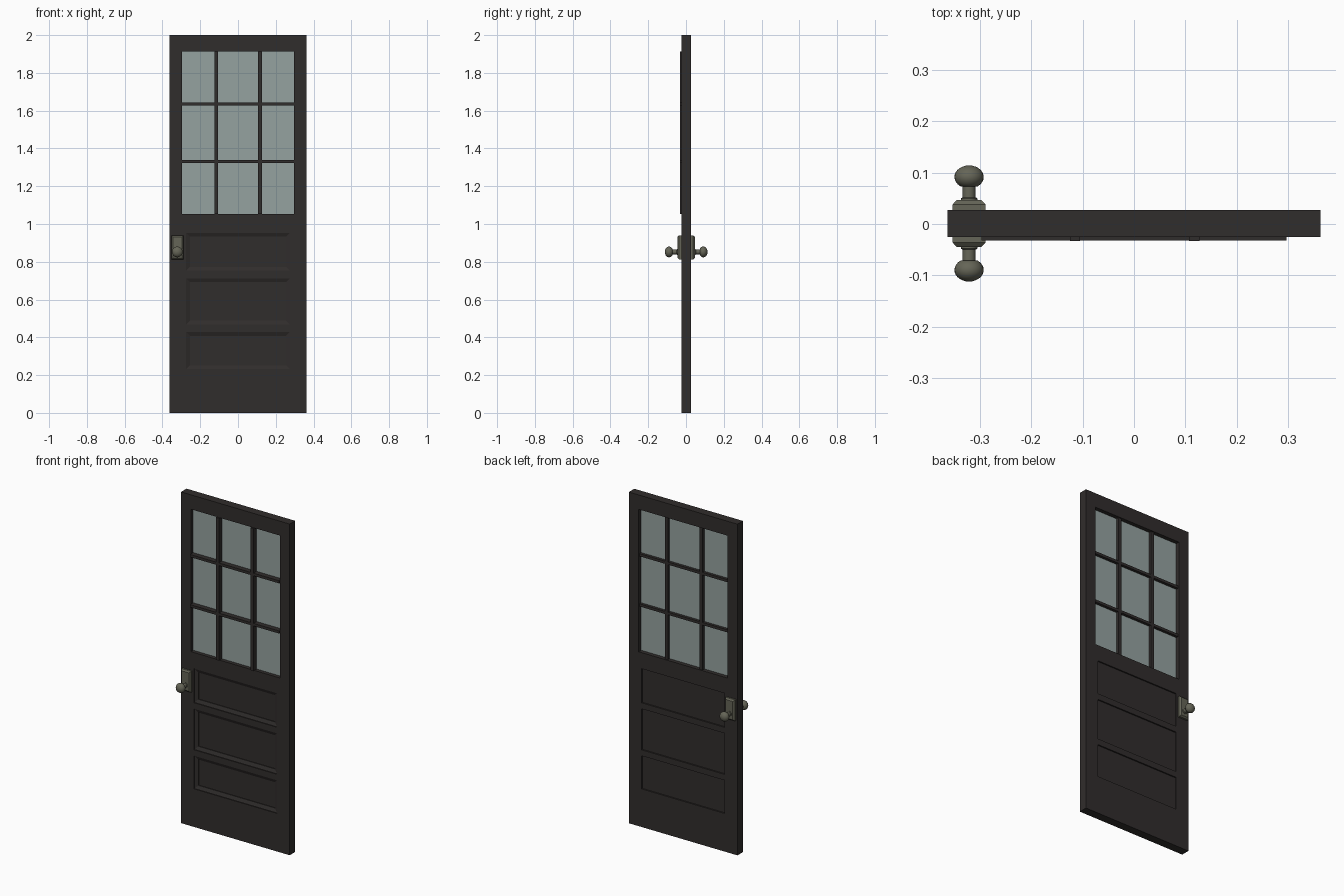
import bpy, bmesh, math

if "Cube" in bpy.data.objects:
    bpy.data.objects.remove(bpy.data.objects["Cube"])

FRONT, BACK = -0.025, 0.027


def material(name, rgba):
    m = bpy.data.materials.new(name)
    m.diffuse_color = rgba
    m.use_nodes = True
    m.node_tree.nodes["Principled BSDF"].inputs["Base Color"].default_value = m.diffuse_color
    return m


WOOD = material("dark_wood", (0.030, 0.026, 0.025, 1))
GLASS = material("glass", (0.30, 0.36, 0.35, 0.85))
METAL = material("aged_metal", (0.13, 0.13, 0.095, 1))


def finish(name, bm, mat):
    bmesh.ops.recalc_face_normals(bm, faces=bm.faces)
    me = bpy.data.meshes.new(name)
    bm.to_mesh(me)
    bm.free()
    ob = bpy.data.objects.new(name, me)
    bpy.context.collection.objects.link(ob)
    if mat:
        me.materials.append(mat)
    return ob


def loft(name, loops, mat):
    """Closed solid through a list of equal-length point loops."""
    bm = bmesh.new()
    rings = [[bm.verts.new(p) for p in loop] for loop in loops]
    n = len(rings[0])
    for a, b in zip(rings, rings[1:]):
        for i in range(n):
            j = (i + 1) % n
            bm.faces.new((a[i], a[j], b[j], b[i]))
    bm.faces.new(rings[0])
    bm.faces.new(rings[-1])
    return finish(name, bm, mat)


def rect_solid(name, x0, x1, z0, z1, steps, mat):
    """Rectangle in xz, stepped along y by (inset, y) pairs."""
    return loft(name, [[(x0 + i, y, z0 + i), (x1 - i, y, z0 + i),
                        (x1 - i, y, z1 - i), (x0 + i, y, z1 - i)]
                       for i, y in steps], mat)


def lathe_y(name, x, z, profile, mat, n=24):
    """Round solid about a y axis from (radius, y) pairs."""
    return loft(name, [[(x + r * math.cos(2 * math.pi * k / n), y,
                         z + r * math.sin(2 * math.pi * k / n)) for k in range(n)]
                       for r, y in profile], mat)


# Door slab, opened for the window and the three panels
window = (-0.297, 0.297, 1.053, 1.913)
panels = [(-0.277, 0.277, z0, z1)
          for z0, z1 in ((0.230, 0.430), (0.466, 0.714), (0.750, 0.956))]
door = rect_solid("door_frame", -0.363, 0.363, 0, 2, [(0, FRONT), (0, BACK)], WOOD)
for opening in [window] + panels:
    cutter = rect_solid("opening_cutter", *opening, [(0, -0.1), (0, 0.1)], None)
    cutter.hide_render = True
    mod = door.modifiers.new("opening", 'BOOLEAN')
    mod.object, mod.operation, mod.solver = cutter, 'DIFFERENCE', 'EXACT'
    bpy.context.view_layer.objects.active = door
    bpy.ops.object.modifier_apply(modifier=mod.name)
    bpy.data.objects.remove(cutter)

# Panels: sloped moulding in front, plain recess behind
for k, p in enumerate(panels):
    rect_solid(f"lower_panel_{k + 1}", *p,
               [(0.022, -0.009), (0.022, -0.013), (0.003, -0.021), (0, -0.021), (0, 0.019)], WOOD)

# Glass pane and glazing bars
rect_solid("glass_pane", *window, [(0, -0.003), (0, 0.003)], GLASS)
for k, x in enumerate((-0.115, 0.117)):
    rect_solid(f"upright_bar_{k + 1}", x - 0.010, x + 0.010, window[2], window[3],
               [(0, -0.033), (0, 0.020)], WOOD)
for k, z in enumerate((1.332, 1.635)):
    rect_solid(f"cross_bar_{k + 1}", window[0], window[1], z - 0.008, z + 0.008,
               [(0, -0.0325), (0, 0.0195)], WOOD)

# Handle set on both faces: chamfered plate, stem and flattened round knob
KX, KZ = -0.321, 0.852
for side, s, face in (("front", -1, FRONT), ("back", 1, BACK)):
    rect_solid(f"{side}_plate", KX - 0.032, KX + 0.032, 0.813, 0.940,
               [(0, face), (0, face + s * 0.011), (0.008, face + s * 0.020)], METAL)
    prof = [(0.016, 0.018), (0.016, 0.023), (0.0125, 0.025), (0.0125, 0.046)]
    for k in range(1, 12):
        a = math.pi * (0.13 + 0.87 * k / 12)
        prof.append((0.0285 * math.sin(a), 0.0645 - 0.0225 * math.cos(a)))
    prof.append((0.0005, 0.087))
    knob = lathe_y(f"{side}_knob", KX, KZ, [(r, face + s * d) for r, d in prof], METAL)
    bpy.ops.object.select_all(action='DESELECT')
    knob.select_set(True)
    bpy.context.view_layer.objects.active = knob
    bpy.ops.object.shade_smooth_by_angle(angle=math.radians(35))
